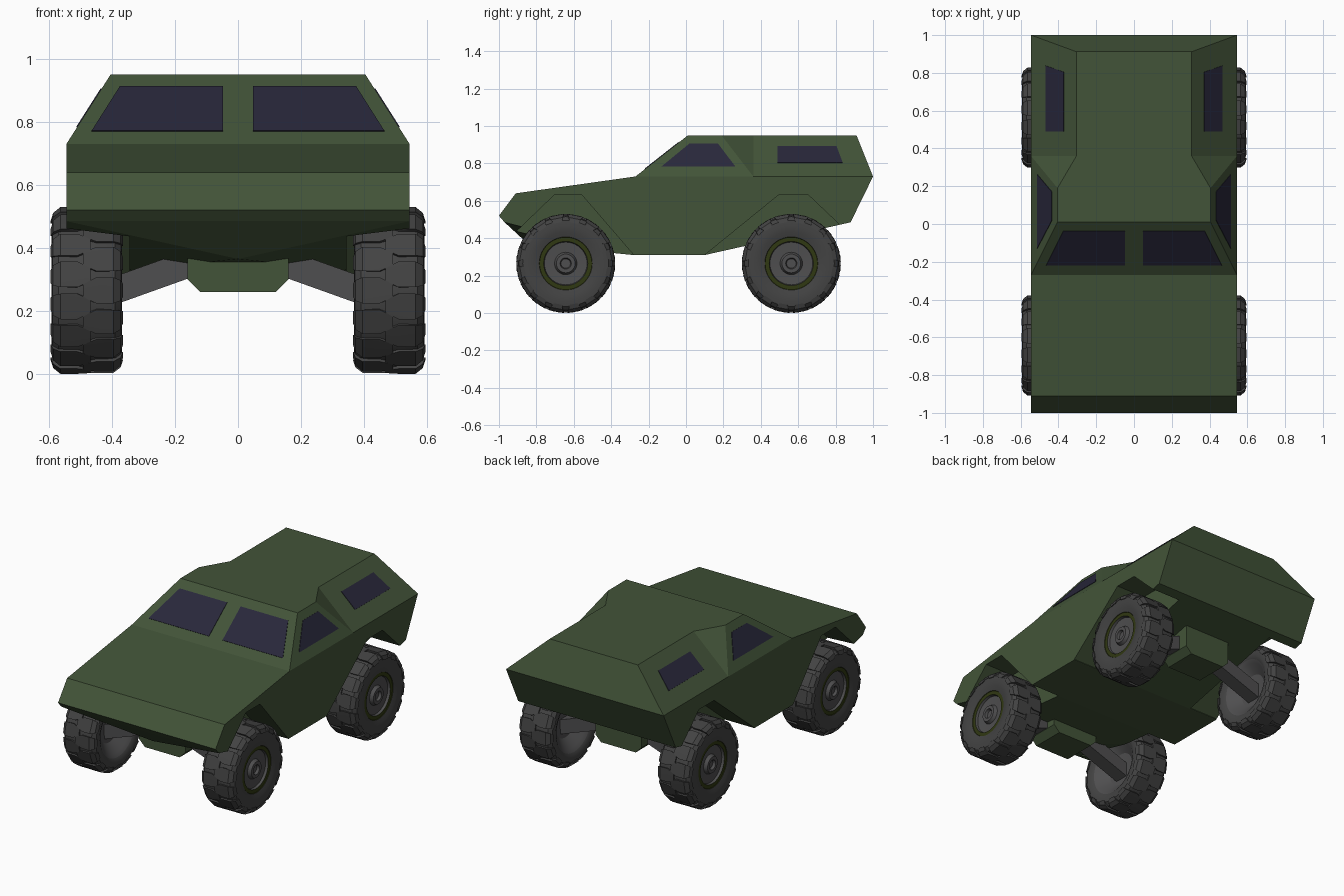
import bpy, bmesh, math
from mathutils import Vector

if "Cube" in bpy.data.objects:
    bpy.data.objects.remove(bpy.data.objects["Cube"])


def material(name, rgb):
    m = bpy.data.materials.new(name)
    m.diffuse_color = (*rgb, 1)
    m.use_nodes = True
    m.node_tree.nodes["Principled BSDF"].inputs["Base Color"].default_value = m.diffuse_color
    return m


GREEN = material("army green", (0.055, 0.088, 0.040))
GLASS = material("dark glass", (0.021, 0.020, 0.042))
RUBBER = material("tyre grey", (0.056, 0.056, 0.056))
METAL = material("metal grey", (0.078, 0.077, 0.079))
OLIVE = material("olive ring", (0.030, 0.040, 0.006))


def add_object(name, bm, *mats):
    bmesh.ops.recalc_face_normals(bm, faces=bm.faces[:])
    me = bpy.data.meshes.new(name)
    bm.to_mesh(me)
    bm.free()
    for m in mats:
        me.materials.append(m)
    ob = bpy.data.objects.new(name, me)
    bpy.context.collection.objects.link(ob)
    return ob


def add_hull(bm, pts):
    """Convex solid around the points."""
    vs = [bm.verts.new(p) for p in pts]
    res = bmesh.ops.convex_hull(bm, input=vs)
    junk = {g for g in res["geom_interior"] + res["geom_unused"]
            if isinstance(g, bmesh.types.BMVert)}
    bmesh.ops.delete(bm, geom=list(junk), context='VERTS')


def tidy(bm):
    bmesh.ops.dissolve_limit(bm, angle_limit=0.01, verts=bm.verts[:], edges=bm.edges[:])


def mirrored(pts):
    return [(s * x, y, z) for x, y, z in pts for s in ((1, -1) if x else (1,))]


def drop_faces(bm, rule):
    bmesh.ops.delete(bm, geom=[f for f in bm.faces if rule(f)], context='FACES')


W = 0.545          # half body width
AXLES = (-0.643, 0.563)
WHEEL_R = 0.265

# Lower hull: full-width side profile plus a keel point under the nose
profile = [(-1, .52), (-.91, .64), (-.27, .73), (1, .73), (.88, .485),
           (.10, .31), (-.28, .31), (-.97, .485)]
bm = bmesh.new()
add_hull(bm, mirrored([(W, y, z) for y, z in profile] + [(0, -.84, .365)]))
tidy(bm)
hull = add_object("lower_hull", bm, GREEN)

# Wheel arches cut out of both sides
arches = {"front": [(-.70, .635), (-.56, .635), (-.275, .305), (-.275, .1), (-1.02, .1), (-1.02, .327)],
          "rear": [(.50, .635), (.65, .635), (.95, .35), (.95, .1), (.105, .1), (.105, .314)]}
cutters = []
for end, arch in arches.items():
    for s in (1, -1):
        bm = bmesh.new()
        add_hull(bm, [(s * x, y, z) for x in (.345, .7) for y, z in arch])
        tidy(bm)
        cut = add_object(end + "_arch_cutter", bm, GREEN)
        cut.hide_render = True
        mod = hull.modifiers.new("arch", 'BOOLEAN')
        mod.operation = 'DIFFERENCE'
        mod.solver = 'EXACT'
        mod.object = cut
        cutters.append(cut)
bpy.context.view_layer.update()
cut_mesh = bpy.data.meshes.new_from_object(
    hull.evaluated_get(bpy.context.evaluated_depsgraph_get()))
hull.modifiers.clear()
hull.data = cut_mesh
for c in cutters:
    bpy.data.objects.remove(c)

# Cabin: wide front part and narrower rear part
bm = bmesh.new()
add_hull(bm, mirrored([(W, -.27, .73), (.405, .01, .95), (.405, .19, .95),
                       (.305, .36, .95), (W, .36, .73)]))
add_hull(bm, mirrored([(.305, .36, .95), (W, .36, .73), (.305, .912, .95), (W, 1, .73)]))
drop_faces(bm, lambda f: all(abs(v.co.y - .36) < 1e-4 for v in f.verts)
           or all(v.co.z < .731 for v in f.verts))
bmesh.ops.remove_doubles(bm, verts=bm.verts[:], dist=1e-4)
tidy(bm)
add_object("cabin", bm, GREEN)


# Windows: thin plates lying on the sloped cabin faces
def window(name, pts):
    pts = [Vector(p) for p in pts]
    n = (pts[1] - pts[0]).cross(pts[2] - pts[0]).normalized() * 0.003
    bm = bmesh.new()
    add_hull(bm, [p + k * n for p in pts for k in (-1, 1)])
    tidy(bm)
    add_object(name, bm, GLASS)


def slope(z):
    return (z - .73) / .22


for s, side in ((1, "right"), (-1, "left")):
    window(side + "_windscreen", [(s * x, -.27 + .28 * slope(z), z) for x, z in
                                  ((.047, .77), (.465, .77), (.375, .912), (.047, .912))])
    window(side + "_door_window", [(s * (W - .14 * slope(z)), y, z) for y, z in
                                   ((-.13, .783), (.263, .783), (.17, .906), (.02, .906))])
    window(side + "_rear_window", [(s * (W - .24 * slope(z)), y, z) for y, z in
                                   ((.49, .802), (.838, .802), (.805, .89), (.49, .89))])

# Wheel: lathed tyre and rim, (offset along axle, radius)
section = [(-.03, 0), (-.04, .10), (-.085, .155), (-.10, .175), (-.111, .20), (-.109, .23),
           (-.09, .25), (-.06, .256), (.06, .256), (.09, .25), (.109, .23), (.112, .20),
           (.108, .17), (.10, .142), (.097, .14), (.097, .118), (.082, .114), (.078, .06),
           (.098, .05), (.098, .03), (.082, .025), (.082, 0)]
bm = bmesh.new()
vs = [bm.verts.new((t, 0, r)) for t, r in section]
es = [bm.edges.new(p) for p in zip(vs, vs[1:])]
bmesh.ops.spin(bm, geom=vs + es, cent=(0, 0, 0), axis=(1, 0, 0), angle=math.tau, steps=40)
bmesh.ops.remove_doubles(bm, verts=bm.verts[:], dist=1e-4)
for f in bm.faces:
    c = f.calc_center_median()
    r = math.hypot(c.y, c.z)
    if c.x > 0:
        f.material_index = 1 if r < .117 else 2 if r < .1415 else 0
    else:
        f.material_index = 1 if r < .17 else 0

# Tread blocks, staggered on both shoulders
N = 16
lug = [(-.012, .248, .55), (-.012, .264, .5), (.03, .265, 1), (.084, .265, 1),
       (.107, .247, .85), (.115, .222, .6), (.10, .222, .6), (.03, .248, 1)]
for i in range(N):
    for s in (1, -1):
        a = math.tau * (i + (.5 if s > 0 else 0)) / N
        h = math.tau / N * .40
        add_hull(bm, [(s * t, r * math.sin(a + k * h * w), r * math.cos(a + k * h * w))
                      for t, r, w in lug for k in (-1, 1)])
wheel = add_object("wheel", bm, RUBBER, METAL, OLIVE)
bpy.context.view_layer.objects.active = wheel
wheel.select_set(True)
bpy.ops.object.shade_smooth_by_angle(angle=math.radians(30))
wheel_mesh = wheel.data
bpy.data.objects.remove(wheel)

for y, end in zip(AXLES, ("front", "rear")):
    # Axle housing with chamfered lower corners
    bm = bmesh.new()
    add_hull(bm, mirrored([(x, y + d, z) for d in (-.105, .105)
                           for x, z in ((.12, .26), (.16, .30), (.16, .46))]))
    tidy(bm)
    add_object(end + "_axle_housing", bm, GREEN)
    for s, side in ((1, "right"), (-1, "left")):
        # Sloping suspension arm
        bm = bmesh.new()
        add_hull(bm, [(s * x, y + d, z) for d in (-.045, .045) for x, z in
                      ((.13, .313), (.13, .403), (.46, .195), (.46, .285))])
        tidy(bm)
        add_object(f"{end}_{side}_arm", bm, METAL)
        ob = bpy.data.objects.new(f"{end}_{side}_wheel", wheel_mesh)
        bpy.context.collection.objects.link(ob)
        ob.location = (s * .48, y, WHEEL_R)
        ob.rotation_euler.z = 0 if s > 0 else math.pi
